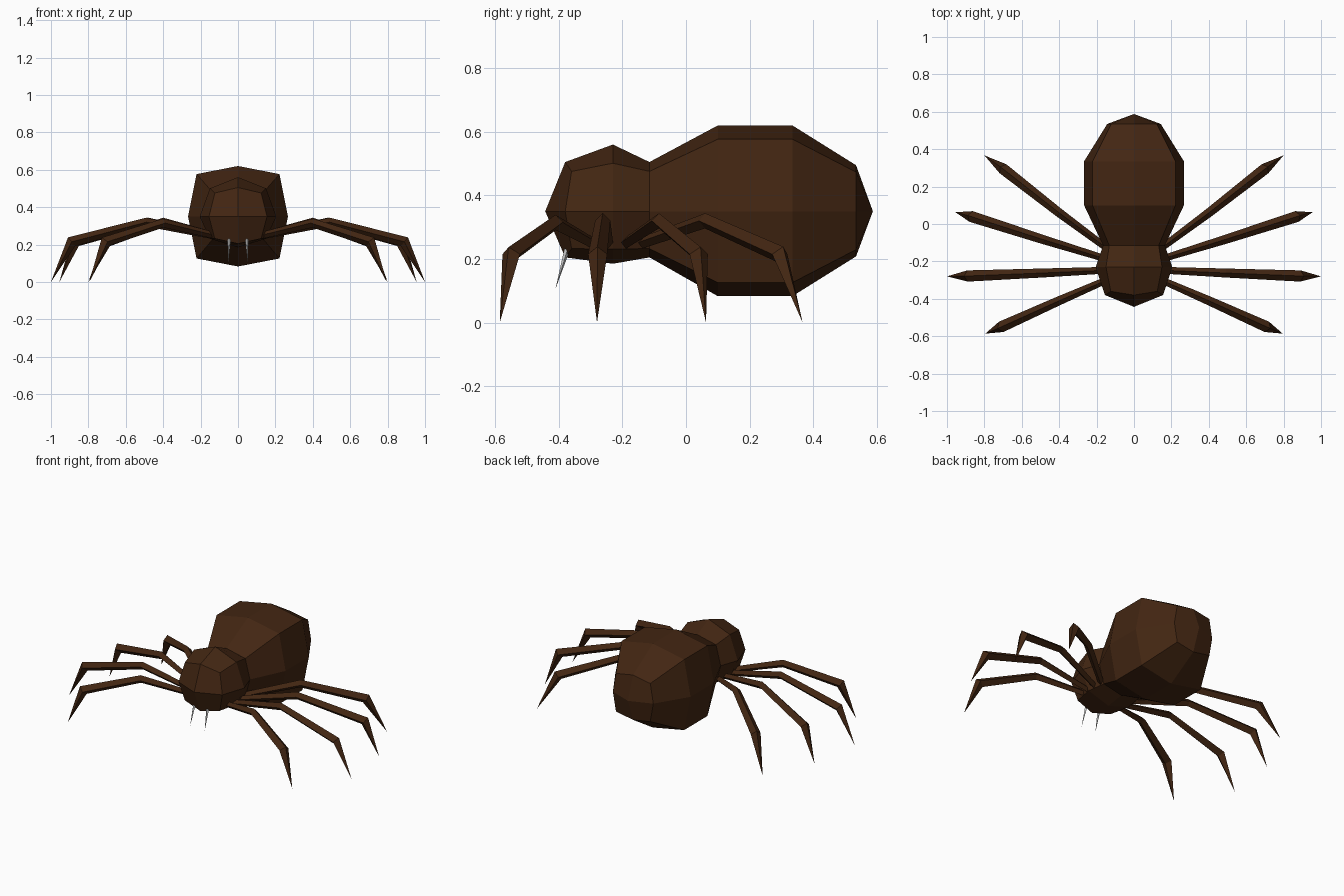
import bpy
from mathutils import Vector

cube = bpy.data.objects.get("Cube")
if cube:
    bpy.data.objects.remove(cube, do_unlink=True)


def material(name, colour):
    mat = bpy.data.materials.new(name)
    mat.use_nodes = True
    mat.diffuse_color = colour
    bsdf = mat.node_tree.nodes["Principled BSDF"]
    bsdf.inputs["Base Color"].default_value = colour
    bsdf.inputs["Roughness"].default_value = 0.9
    return mat


BROWN = material("dark brown", (0.055, 0.019, 0.006, 1))
GREY = material("pale grey", (0.6, 0.6, 0.6, 1))


def add_object(name, verts, faces, mat):
    mesh = bpy.data.meshes.new(name)
    mesh.from_pydata(verts, [], faces)
    mesh.materials.append(mat)
    mesh.validate()
    obj = bpy.data.objects.new(name, mesh)
    bpy.context.collection.objects.link(obj)
    # Consistent outward normals
    bpy.context.view_layer.objects.active = obj
    obj.select_set(True)
    bpy.ops.object.mode_set(mode="EDIT")
    bpy.ops.mesh.select_all(action="SELECT")
    bpy.ops.mesh.normals_make_consistent(inside=False)
    bpy.ops.object.mode_set(mode="OBJECT")
    obj.select_set(False)
    return obj


def bridge(rings, sides):
    """Quads between consecutive rings of equal size."""
    return [(r * sides + i, r * sides + (i + 1) % sides,
             (r + 1) * sides + (i + 1) % sides, (r + 1) * sides + i)
            for r in range(rings - 1) for i in range(sides)]


# Body: eight-sided rings from head to rear, closed by four-quad caps
MID = 0.35
# y, half width, height above, depth below, corner x, corner z, corner y shift
RINGS = [
    (-0.38, 0.155, 0.155, 0.145, 0.80, 0.81, 0.02),
    (-0.23, 0.205, 0.21, 0.165, 0.73, 0.72, 0),
    (-0.115, 0.165, 0.155, 0.145, 0.80, 0.81, 0),
    (0.10, 0.267, 0.27, 0.267, 0.83, 0.84, 0),
    (0.335, 0.267, 0.27, 0.267, 0.83, 0.84, 0),
    (0.535, 0.143, 0.145, 0.142, 0.85, 0.85, 0),
]
AROUND = [(0, 1), (1, 1), (1, 0), (1, -1), (0, -1), (-1, -1), (-1, 0), (-1, 1)]
verts = []
for y, half, up, down, cx, cz, shift in RINGS:
    for sx, sz in AROUND:
        corner = sx != 0 and sz != 0
        verts.append((sx * half * (cx if corner else 1),
                      y + (shift if corner else 0),
                      MID + sz * (up if sz > 0 else down) * (cz if corner else 1)))
faces = bridge(len(RINGS), 8)
for start, tip_y in ((0, -0.443), (8 * (len(RINGS) - 1), 0.588)):
    tip = len(verts)
    verts.append((0, tip_y, MID))
    faces += [(tip, start + i, start + i + 1, start + (i + 2) % 8) for i in (0, 2, 4, 6)]
add_object("body", verts, faces, BROWN)


def tapered_limb(name, path, radii, mat):
    """Diamond-section limb along a path, ending in a point."""
    path = [Vector(p) for p in path]
    verts = []
    for i, (p, r) in enumerate(zip(path[:-1], radii)):
        along = (path[i + 1] - p).normalized()
        if i:
            along = (along + (p - path[i - 1]).normalized()).normalized()
        side = (path[-1] - path[0]).cross(Vector((0, 0, 1))).normalized()
        up = side.cross(along).normalized()
        verts += [p + side * r, p + up * r, p - side * r, p - up * r]
    n = len(path) - 1
    faces = bridge(n, 4) + [(3, 2, 1, 0)]
    tip = len(verts)
    verts.append(path[-1])
    faces += [(tip - 4 + i, tip - 4 + (i + 1) % 4, tip) for i in range(4)]
    return add_object(name, verts, faces, mat)


# Legs: root, bend, knee and tip of each left leg, mirrored to the right
LEGS = {
    "front_leg": [(0.09, -0.275, 0.24), (0.40, -0.41, 0.315), (0.71, -0.55, 0.215), (0.795, -0.586, 0)],
    "second_leg": [(0.10, -0.245, 0.24), (0.49, -0.262, 0.32), (0.89, -0.278, 0.215), (1.0, -0.28, 0)],
    "third_leg": [(0.09, -0.205, 0.24), (0.48, -0.085, 0.32), (0.87, 0.04, 0.215), (0.955, 0.063, 0)],
    "rear_leg": [(0.09, -0.17, 0.24), (0.40, 0.06, 0.32), (0.70, 0.295, 0.215), (0.80, 0.367, 0)],
}
for side, sign in (("left", 1), ("right", -1)):
    for name, path in LEGS.items():
        tapered_limb(f"{side}_{name}", [(sign * x, y, z) for x, y, z in path],
                     (0.017, 0.024, 0.03), BROWN)
    # Fang
    tapered_limb(f"{side}_fang", [(sign * 0.047, -0.374, 0.23), (sign * 0.052, -0.411, 0.105)],
                 (0.009,), GREY)
